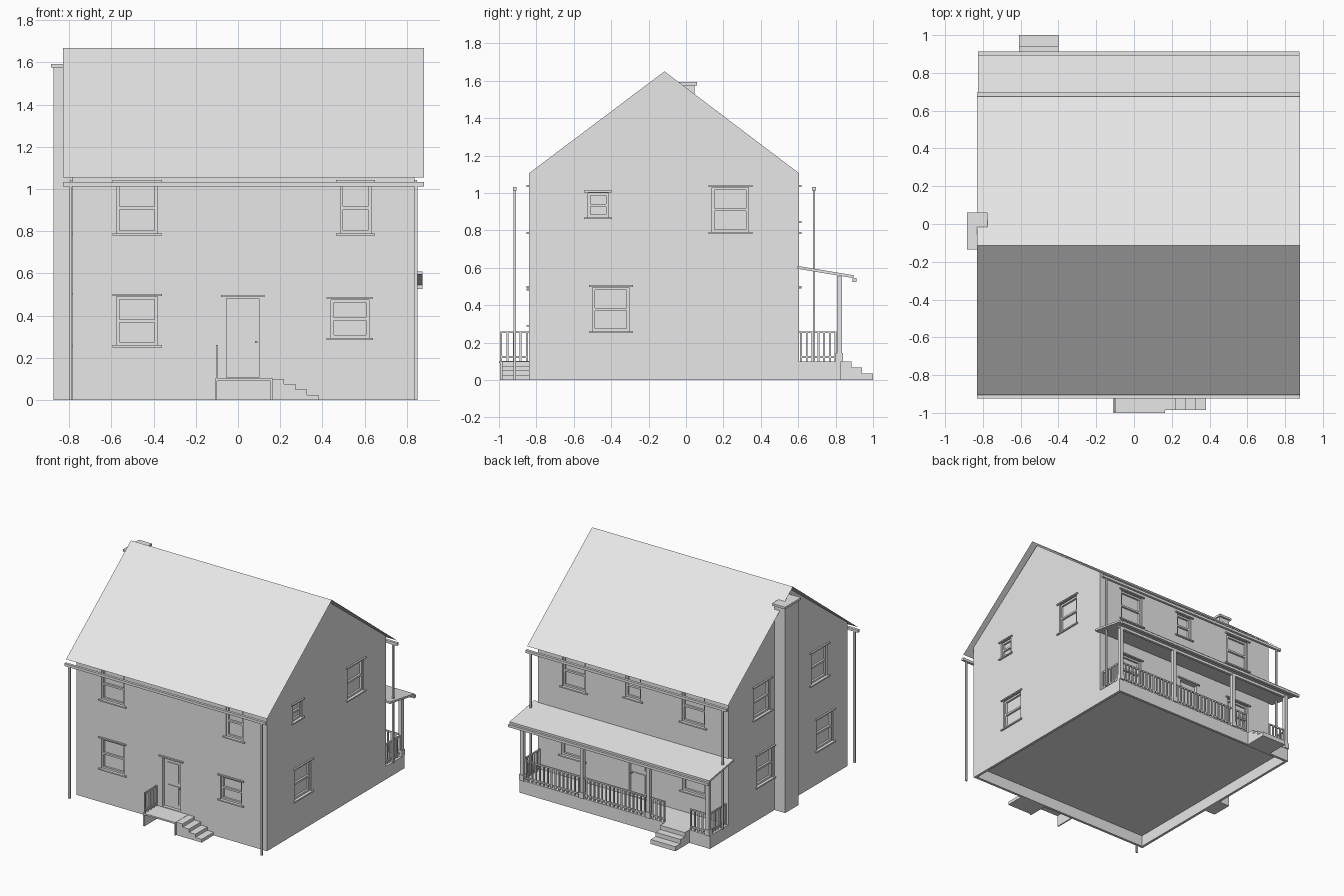
import bpy, bmesh
from mathutils import Vector

if "Cube" in bpy.data.objects:
    bpy.data.objects.remove(bpy.data.objects["Cube"], do_unlink=True)

grey = bpy.data.materials.new("light_grey")
grey.use_nodes = True
GREY = (0.8, 0.8, 0.8, 1)
grey.diffuse_color = GREY
grey.node_tree.nodes["Principled BSDF"].inputs["Base Color"].default_value = GREY


def finish(name, bm):
    mesh = bpy.data.meshes.new(name)
    bm.to_mesh(mesh)
    bm.free()
    mesh.materials.append(grey)
    obj = bpy.data.objects.new(name, mesh)
    bpy.context.scene.collection.objects.link(obj)
    return obj


def add_box(bm, lo, hi):
    lo, hi = Vector(lo), Vector(hi)
    for v in bmesh.ops.create_cube(bm, size=1)["verts"]:
        v.co = (lo + hi) / 2 + v.co * (hi - lo)


def boxes(name, spans):
    bm = bmesh.new()
    for lo, hi in spans:
        add_box(bm, lo, hi)
    return finish(name, bm)


def extrude_profile(name, points, x0, x1):
    """Closed (y, z) outline swept along x."""
    bm = bmesh.new()
    face = bm.faces.new([bm.verts.new((x0, y, z)) for y, z in points])
    new = bmesh.ops.extrude_face_region(bm, geom=[face])["geom"]
    bmesh.ops.translate(bm, vec=(x1 - x0, 0, 0),
                        verts=[g for g in new if isinstance(g, bmesh.types.BMVert)])
    bmesh.ops.recalc_face_normals(bm, faces=bm.faces)
    return finish(name, bm)


# Main dimensions
LEFT, RIGHT, FRONT, BACK = -0.785, 0.835, -0.84, 0.605
BASE, PORCH = 0.1, 0.83
RIDGE = -0.115

# Foundation: open shell with a floor on top
T = 0.02
boxes("foundation", [
    ((LEFT, FRONT, 0), (RIGHT, FRONT + T, BASE)),
    ((LEFT, PORCH - T, 0), (RIGHT, PORCH, BASE)),
    ((LEFT, FRONT + T, 0), (LEFT + T, PORCH - T, BASE)),
    ((RIGHT - T, FRONT + T, 0), (RIGHT, PORCH - T, BASE)),
])
boxes("floor", [((LEFT + T, FRONT + T, 0.088), (RIGHT - T, PORCH - T, BASE))])

# Walls with both gables
walls = extrude_profile("walls", [(FRONT, BASE), (FRONT, 1.105), (RIDGE, 1.65),
                                  (BACK, 1.105), (BACK, BASE)], LEFT, RIGHT)


def wall_span(side, u0, u1, z0, z1, d0, d1):
    """Box on a wall: u along the wall, d measured outwards."""
    axis, pos, sign = {"front": (0, FRONT, -1), "back": (0, BACK, 1),
                       "right": (1, RIGHT, 1), "left": (1, LEFT, -1)}[side]
    a, b = sorted((pos + sign * d0, pos + sign * d1))
    if axis == 0:
        return (u0, a, z0), (u1, b, z1)
    return (a, u0, z0), (b, u1, z1)


# side, centre along the wall, width, bottom, top
windows = [
    ("front", -0.478, 0.195, 0.79, 1.03), ("front", 0.557, 0.145, 0.79, 1.03),
    ("front", -0.478, 0.195, 0.26, 0.49), ("front", 0.53, 0.18, 0.295, 0.475),
    ("right", -0.47, 0.11, 0.87, 1.0), ("right", 0.237, 0.195, 0.79, 1.03),
    ("right", -0.402, 0.195, 0.26, 0.495),
    ("left", 0.195, 0.195, 0.79, 1.03), ("left", -0.5, 0.195, 0.79, 1.03),
    ("left", 0.16, 0.195, 0.26, 0.495), ("left", -0.57, 0.195, 0.26, 0.495),
    ("back", 0.53, 0.195, 0.79, 1.03), ("back", 0.027, 0.13, 0.85, 1.03),
    ("back", -0.485, 0.195, 0.79, 1.03),
    ("back", 0.54, 0.195, 0.26, 0.49), ("back", -0.49, 0.195, 0.26, 0.49),
]
doors = [("front", 0.022, 0.155, 0.107, 0.48), ("back", -0.015, 0.155, 0.107, 0.48)]

# Recess every opening into the walls
DEPTH = 0.025
cutter = boxes("opening_cutter", [
    wall_span(s, c - w / 2, c + w / 2, z0, z1, -DEPTH, 0.05)
    for s, c, w, z0, z1 in windows + doors])
cutter.hide_render = True
cut = walls.modifiers.new("openings", "BOOLEAN")
cut.operation, cut.solver, cut.object = "DIFFERENCE", "EXACT", cutter
graph = bpy.context.evaluated_depsgraph_get()
walls.data = bpy.data.meshes.new_from_object(walls.evaluated_get(graph))
bpy.data.objects.remove(cutter, do_unlink=True)

# Window sashes, headers and sills
for i, (s, c, w, z0, z1) in enumerate(windows):
    a, b, m, t = c - w / 2, c + w / 2, (z0 + z1) / 2, 0.014
    bars = [(a, a + t, z0, z1), (b - t, b, z0, z1), (a + t, b - t, z0, z0 + t),
            (a + t, b - t, z1 - t, z1), (a + t, b - t, m - t / 2, m + t / 2)]
    boxes(f"{s}_window_sash_{i}", [wall_span(s, *r, -DEPTH, -0.01) for r in bars])
    trim = [(a - 0.02, b + 0.02, z1 + 0.003, z1 + 0.012), (a - 0.02, b + 0.02, z0 - 0.01, z0)]
    boxes(f"{s}_window_trim_{i}", [wall_span(s, *r, -0.005, 0.012) for r in trim])

# Doors with raised panels, header and knob
for s, c, w, z0, z1 in doors:
    a, b, m = c - w / 2, c + w / 2, (z0 + z1) / 2
    panels = [(a + 0.03, b - 0.03, z0 + 0.03, m - 0.015),
              (a + 0.03, b - 0.03, m + 0.015, z1 - 0.03)]
    boxes(f"{s}_door_panels", [wall_span(s, *r, -DEPTH, -DEPTH + 0.006) for r in panels])
    boxes(f"{s}_door_header", [wall_span(s, a - 0.025, b + 0.025, z1 + 0.008, z1 + 0.018, -0.005, 0.012)])
    boxes(f"{s}_door_knob", [wall_span(s, b - 0.018, b - 0.008, 0.27, 0.28, -DEPTH, -0.005)])

# Main roof: two thin sheets
bm = bmesh.new()
rows = [[bm.verts.new((x, y, z)) for x in (-0.83, 0.88)]
        for y, z in ((-0.905, 1.055), (RIDGE, 1.668), (0.675, 1.055))]
for (p, q), (r, t) in zip(rows, rows[1:]):
    bm.faces.new((p, q, t, r))
finish("main_roof", bm)

# Gutters and downspouts
for name, y, z0 in (("front", -0.915, 0.0), ("back", 0.685, BASE)):
    boxes(f"{name}_gutter", [((-0.83, y - 0.01, 1.012), (0.88, y + 0.01, 1.032))])
    boxes(f"{name}_downspouts", [((x - 0.007, y - 0.006, z0), (x + 0.007, y + 0.006, 1.015))
                                 for x in (-0.793, 0.843)])

# Chimney
boxes("chimney", [((-0.875, -0.12, 0), (-0.785, 0.045, 1.575)),
                  ((-0.885, -0.135, 1.575), (-0.775, 0.06, 1.592))])

# Porch roof, beam, gutter
extrude_profile("porch_roof", [(0.595, 0.595), (0.595, 0.61), (0.895, 0.56), (0.895, 0.545)],
                -0.825, 0.875)
boxes("porch_beam", [((LEFT, 0.81, 0.535), (RIGHT, 0.83, 0.555))])
boxes("porch_gutter", [((-0.825, 0.89, 0.525), (0.875, 0.912, 0.545))])

# Porch posts with square bases
for i, x in enumerate((0.815, 0.305, -0.26, -0.765)):
    boxes(f"porch_post_{i}", [((x - 0.014, 0.806, BASE), (x + 0.014, 0.834, 0.552)),
                              ((x - 0.02, 0.8, BASE), (x + 0.02, 0.84, 0.145))])


def railing(name, start, end):
    """Straight railing on a deck between two (x, y) points."""
    a, b = Vector((*start, BASE)), Vector((*end, BASE))
    r = Vector((0.005, 0.005, 0))
    n = max(2, round((b - a).length / 0.033))
    spans = [(p - r, p + r + Vector((0, 0, 0.15)))
             for p in (a.lerp(b, i / n) for i in range(n + 1))]
    for z in (0.018, 0.15):
        up = Vector((0, 0, z))
        spans.append((a - r + up, b + r + up + Vector((0, 0, 0.01))))
    boxes(name, spans)


railing("porch_rail_back", (-0.39, 0.82), (0.8, 0.82))
railing("porch_rail_corner", (-0.75, 0.82), (-0.615, 0.82))
railing("porch_rail_right", (0.815, 0.615), (0.815, 0.8))
railing("porch_rail_left", (-0.765, 0.615), (-0.765, 0.8))
railing("landing_rail", (-0.1, -0.99), (-0.1, -0.85))

# Back steps
boxes("back_steps", [((-0.61, PORCH, 0), (-0.4, y, z))
                     for y, z in ((0.885, 0.1), (0.94, 0.068), (1.0, 0.035))])

# Front landing on end panels, with steps going down sideways
boxes("front_landing", [((-0.11, -1.0, 0.09), (0.165, FRONT, 0.102)),
                        ((-0.11, -0.995, 0), (-0.1, FRONT, 0.09)),
                        ((0.155, -0.995, 0), (0.165, FRONT, 0.09))])
boxes("front_steps", [((0.165, -0.985, 0), (0.165 + 0.054 * i, FRONT, 0.125 - 0.025 * i))
                      for i in range(1, 5)])
